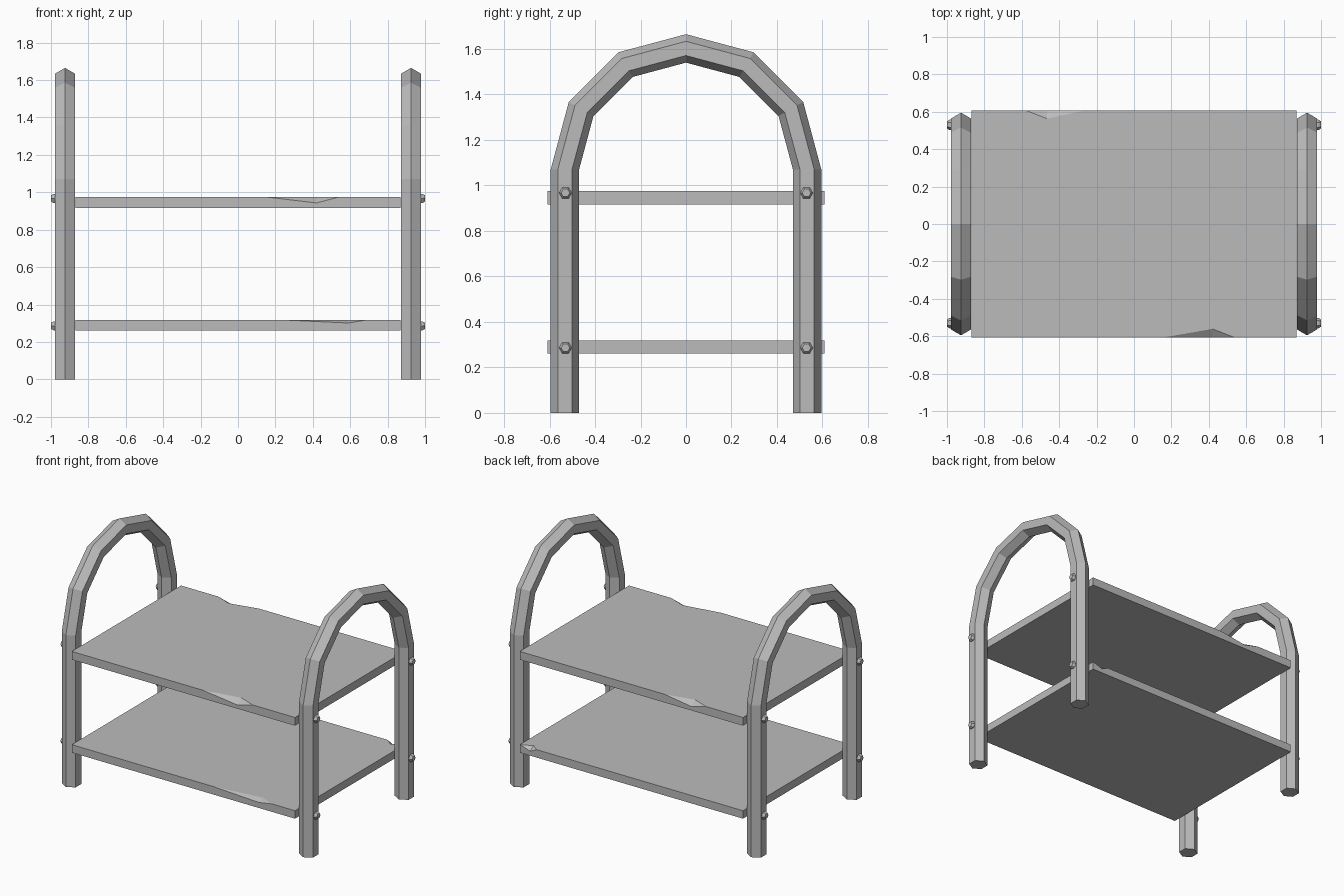
import bpy, bmesh, math
from mathutils import Vector

cube = bpy.data.objects.get("Cube")
if cube:
    bpy.data.objects.remove(cube, do_unlink=True)

grey = bpy.data.materials.new("plain grey")
grey.use_nodes = True
colour = (0.5, 0.5, 0.5, 1)
grey.diffuse_color = colour
grey.node_tree.nodes["Principled BSDF"].inputs["Base Color"].default_value = colour


def finish(name, bm):
    bmesh.ops.recalc_face_normals(bm, faces=bm.faces)
    mesh = bpy.data.meshes.new(name)
    bm.to_mesh(mesh)
    bm.free()
    mesh.materials.append(grey)
    obj = bpy.data.objects.new(name, mesh)
    bpy.context.scene.collection.objects.link(obj)
    return obj


def loft(name, rings):
    """Skin a row of equal rings and cap both ends."""
    bm = bmesh.new()
    loops = [[bm.verts.new(p) for p in ring] for ring in rings]
    for a, b in zip(loops, loops[1:]):
        for i in range(len(a)):
            j = (i + 1) % len(a)
            bm.faces.new((a[i], a[j], b[j], b[i]))
    bm.faces.new(loops[0])
    bm.faces.new(loops[-1])
    return finish(name, bm)


HEX = [math.radians(60 * i) for i in range(6)]
LEG_Y, SPRING_Z, TUBE_R, FRAME_X = 0.5325, 1.07, 0.0625, 0.925


def arch_frame(name, x):
    """Hexagonal tube: leg, half-circle arch, leg."""
    stations = [(0, 0)] + [(math.radians(30 * i), SPRING_Z) for i in range(7)] + [(math.pi, 0)]
    rings = []
    for angle, z in stations:
        out = Vector((0, math.cos(angle), math.sin(angle)))
        centre = Vector((x, 0, z)) + out * LEG_Y
        rings.append([centre + out * TUBE_R * math.cos(h)
                      + Vector((TUBE_R * math.sin(h), 0, 0)) for h in HEX])
    loft(name, rings)


def bolt(name, side, y, z):
    """Hexagonal bolt head with a chamfered end."""
    profile = [(0.965, 0.028), (0.986, 0.028), (1.0, 0.019)]
    loft(name, [[(side * x, y + r * math.cos(h), z + r * math.sin(h)) for h in HEX]
                for x, r in profile])


def shelf(name, z0, z1, chips):
    """Board with one chipped notch per long edge: (start, deepest, end, depth, drop)."""
    w, d = 0.87, 0.608
    bm = bmesh.new()
    vert = lambda x, y, z: bm.verts.new((x, y, z))
    top, bottom, sides = [], [], []
    for s, (a, m, b, depth, drop) in zip((-1, 1), chips):
        # s also sets the direction of travel round the outline
        c0, c1 = vert(s * w, s * d, z1), vert(-s * w, s * d, z1)
        start, end = vert(a, s * d, z1), vert(b, s * d, z1)
        inner, low = vert(m, s * (d - depth), z1), vert(m, s * d, z1 - drop)
        b0, b1 = vert(s * w, s * d, z0), vert(-s * w, s * d, z0)
        bm.faces.new((start, inner, low))
        bm.faces.new((inner, end, low))
        bm.faces.new((c0, start, low, end, c1, b1, b0))
        top += [c0, start, inner, end, c1]
        bottom += [b0, b1]
        sides.append((c0, c1, b0, b1))
    bm.faces.new(top)
    bm.faces.new(bottom)
    (f0, f1, g0, g1), (k0, k1, l0, l1) = sides
    bm.faces.new((f1, k0, l0, g1))
    bm.faces.new((k1, f0, g0, l1))
    finish(name, bm)


# End frames and their bolts
for side, label in ((1, "left"), (-1, "right")):
    arch_frame(label + "_arch_frame", side * FRAME_X)
    for y, face in ((-0.53, "front"), (0.53, "back")):
        for z, level in ((0.286, "lower"), (0.967, "upper")):
            bolt(f"{label}_{face}_{level}_bolt", side, y, z)

# Chipped shelves
shelf("upper_shelf", 0.917, 0.975, [(0.15, 0.42, 0.54, 0.047, 0.032),
                                    (-0.26, -0.465, -0.58, 0.045, 0.03)])
shelf("lower_shelf", 0.262, 0.318, [(0.23, 0.59, 0.69, 0.045, 0.017),
                                    (0.865, 0.79, 0.74, 0.04, 0.025)])
